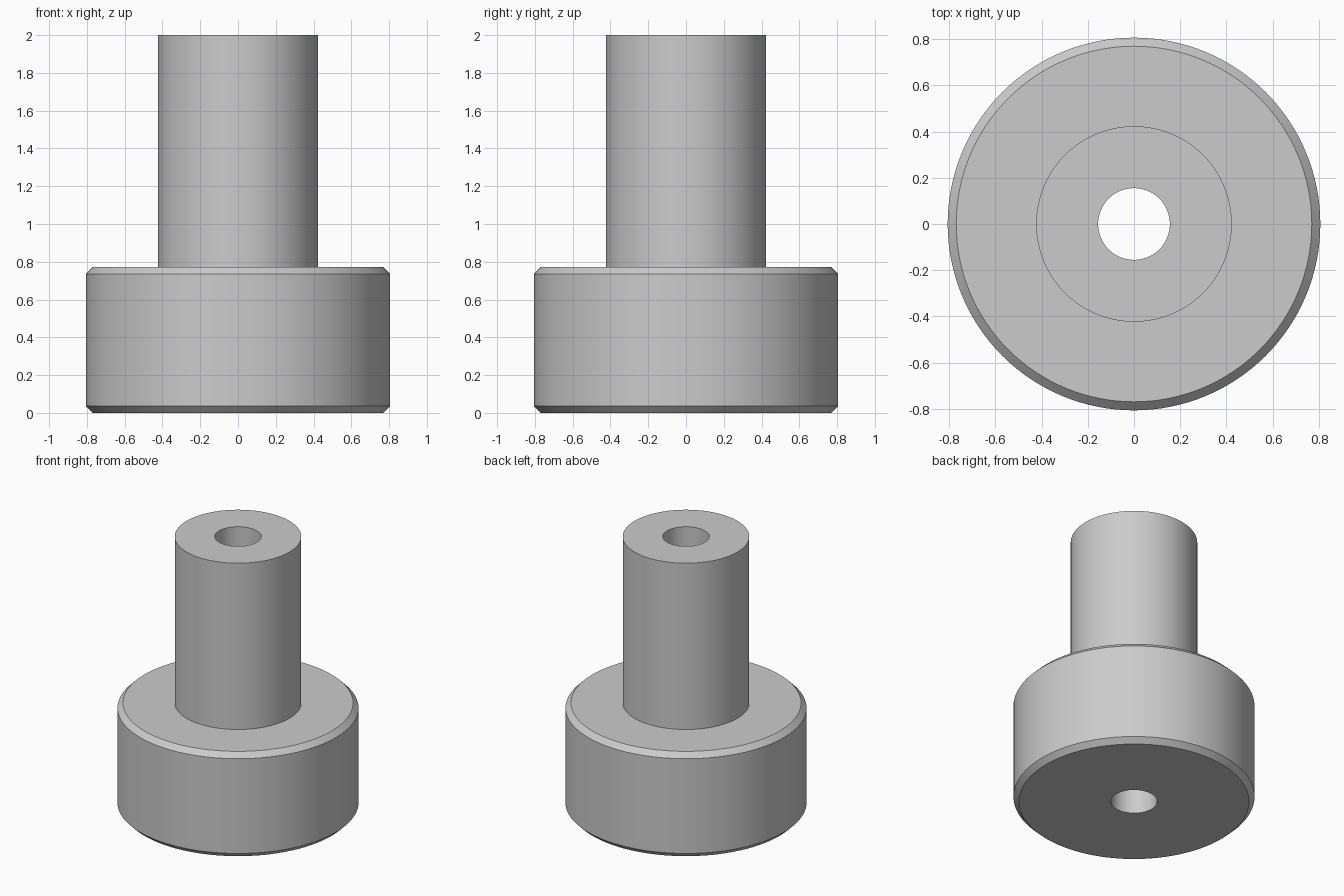
import bpy
import bmesh
import math

cube = bpy.data.objects.get("Cube")
if cube:
    bpy.data.objects.remove(cube, do_unlink=True)

SEGMENTS = 128
BORE, SHAFT, FLANGE = 0.155, 0.423, 0.806
FLANGE_TOP, HEIGHT, CHAMFER = 0.773, 2.0, 0.037

# Plain grey metal
grey = bpy.data.materials.new("grey metal")
grey.use_nodes = True
colour = (0.6, 0.6, 0.6, 1)
grey.diffuse_color = colour
grey.node_tree.nodes["Principled BSDF"].inputs["Base Color"].default_value = colour


def lathe(name, profile):
    """Spin a closed (radius, z) profile around the z axis."""
    bm = bmesh.new()
    verts = [bm.verts.new((r, 0, z)) for r, z in profile]
    edges = [bm.edges.new((a, b)) for a, b in zip(verts, verts[1:] + verts[:1])]
    bmesh.ops.spin(bm, geom=verts + edges, cent=(0, 0, 0), axis=(0, 0, 1),
                   angle=math.tau, steps=SEGMENTS, use_merge=True)
    bmesh.ops.remove_doubles(bm, verts=bm.verts, dist=1e-5)
    bmesh.ops.recalc_face_normals(bm, faces=bm.faces)
    mesh = bpy.data.meshes.new(name)
    bm.to_mesh(mesh)
    bm.free()
    mesh.materials.append(grey)
    obj = bpy.data.objects.new(name, mesh)
    bpy.context.collection.objects.link(obj)
    bpy.ops.object.select_all(action="DESELECT")
    obj.select_set(True)
    bpy.context.view_layer.objects.active = obj
    bpy.ops.object.shade_smooth_by_angle(angle=math.radians(30))
    return obj


# Chamfered flange and shaft in one piece, with a bore right through
lathe("flanged_bushing", [
    (BORE, 0),
    (FLANGE - CHAMFER, 0),
    (FLANGE, CHAMFER),
    (FLANGE, FLANGE_TOP - CHAMFER),
    (FLANGE - CHAMFER, FLANGE_TOP),
    (SHAFT, FLANGE_TOP),
    (SHAFT, HEIGHT),
    (BORE, HEIGHT),
])
